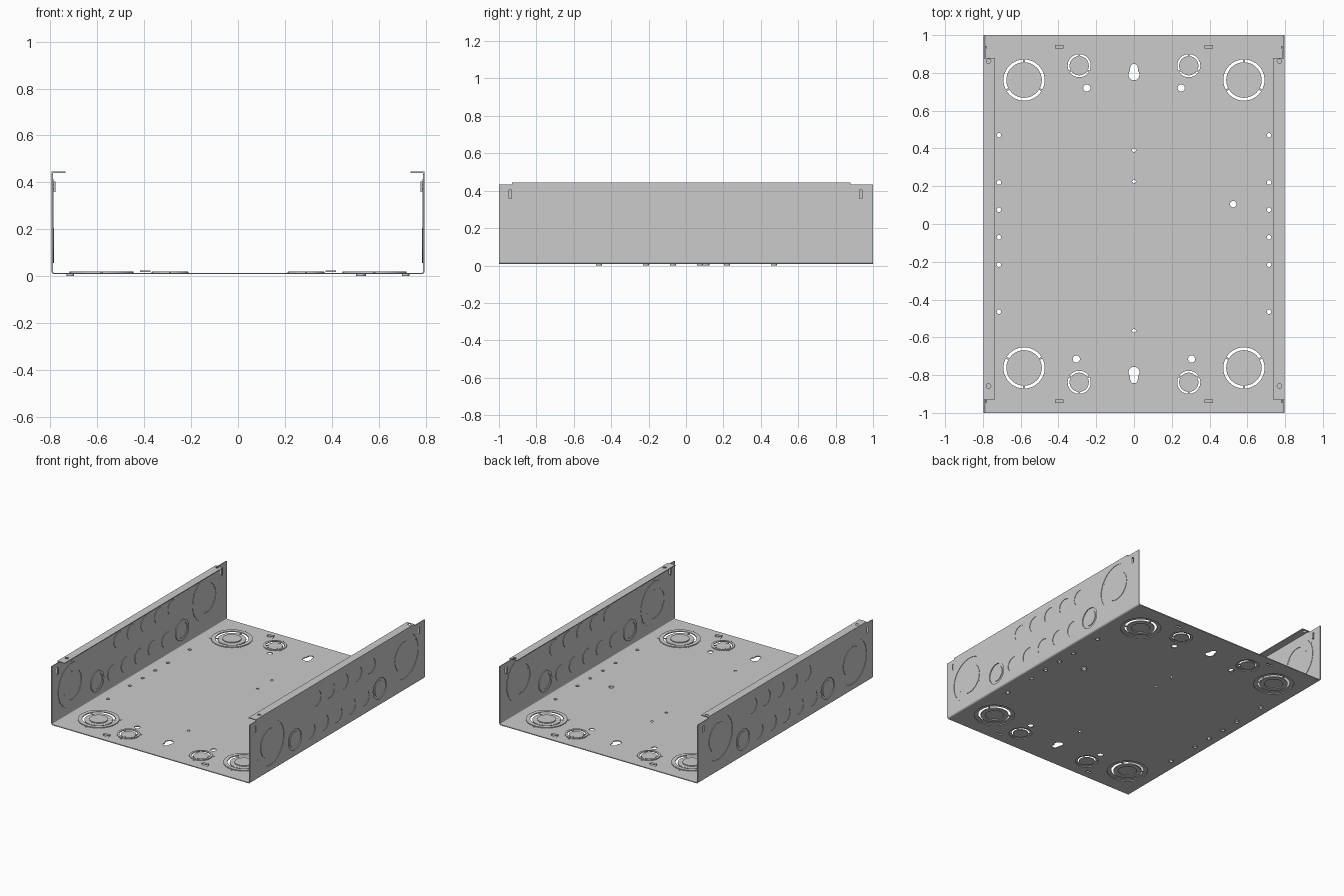
import bpy, math
from mathutils import Matrix, Vector

if "Cube" in bpy.data.objects:
    bpy.data.objects.remove(bpy.data.objects["Cube"])

T = 0.006                      # sheet thickness
FLOOR = 0.011                  # mid height of floor sheet
WALL = 0.793                   # mid position of side sheets
TO_WALL = Matrix(((0, 0, 1), (1, 0, 0), (0, 1, 0)))   # local x,y -> world y,z


def circle(c, r, n=40):
    return [(c[0] + r * math.cos(2 * math.pi * i / n),
             c[1] + r * math.sin(2 * math.pi * i / n)) for i in range(n)]


def rect(c, w, h):
    x, y = c
    return [(x - w / 2, y - h / 2), (x + w / 2, y - h / 2),
            (x + w / 2, y + h / 2), (x - w / 2, y + h / 2)]


def keyhole(y, d, r=0.029, s=0.02):
    # round head with a narrower rounded slot in direction d
    a0 = math.asin(s / r)
    pts = [(r * math.sin(a), y + d * r * math.cos(a))
           for a in [a0 + (2 * math.pi - 2 * a0) * i / 24 for i in range(25)]]
    pts += [(-s * math.cos(math.pi * i / 12), y + d * (0.038 + s * math.sin(math.pi * i / 12)))
            for i in range(13)]
    return pts


def sheet(name, loops, loc, rot=Matrix.Identity(3), thick=T):
    # filled outline (first loop) with holes (other loops), given a thickness
    cu = bpy.data.curves.new(name, 'CURVE')
    cu.dimensions, cu.fill_mode, cu.extrude = '2D', 'BOTH', thick / 2
    for pts in loops:
        sp = cu.splines.new('POLY')
        sp.points.add(len(pts) - 1)
        for p, (x, y) in zip(sp.points, pts):
            p.co = (x, y, 0, 1)
        sp.use_cyclic_u = True
    ob = bpy.data.objects.new(name, cu)
    bpy.context.collection.objects.link(ob)
    ob.matrix_world = Matrix.Translation(Vector(loc)) @ rot.to_4x4()
    bpy.ops.object.select_all(action='DESELECT')
    ob.select_set(True)
    bpy.context.view_layer.objects.active = ob
    bpy.ops.object.convert(target='MESH')
    bpy.ops.object.shade_smooth_by_angle(angle=math.radians(30))
    return ob


def bridges(name, c, r0, r1, start, loc, rot=Matrix.Identity(3), w=0.01):
    # three radial ties holding a knockout in its sheet
    for k in range(3):
        a = math.radians(start + 120 * k)
        u, v = (math.cos(a), math.sin(a)), (-math.sin(a), math.cos(a))
        pts = [(c[0] + u[0] * r + v[0] * t, c[1] + u[1] * r + v[1] * t)
               for r, t in ((r0, -w / 2), (r1, -w / 2), (r1, w / 2), (r0, w / 2))]
        sheet(name, [pts], loc, rot, T * 0.8)


# Floor sheet with all its openings
holes = [keyhole(0.79, 1), keyhole(-0.785, -1)]
holes += [circle((0, y), 0.01, 16) for y in (0.39, 0.225, -0.565)]
bosses = [((0.525, 0.105), 0.017)]
knockouts = []
for s in (-1, 1):
    holes += [circle((s * 0.25, 0.72), 0.019, 24), circle((s * 0.305, -0.715), 0.019, 24)]
    bosses += [((s * 0.715, y), 0.012) for y in (0.47, 0.22, 0.075, -0.07, -0.215, -0.465)]
    for t in (-1, 1):
        knockouts.append(((s * 0.582, t * 0.762), 0.136, 0.109, 0.094, 0.062, t * 90))
        knockouts.append(((s * 0.29, t * 0.838), 0.077, 0.061, 0.051, 0, t * 90))
        holes.append(rect((s * 0.395, t * 0.938), 0.045, 0.018))
holes += [circle(c, r, 20) for c, r in bosses]
holes += [circle(k[0], k[1]) for k in knockouts]
sheet('floor', [rect((0, 0), 1.568, 2)] + holes, (0, 0, FLOOR))

# Extruded screw bosses under the floor
for c, r in bosses:
    sheet('screw_boss', [circle(c, r + 0.004, 20), circle(c, r, 20)], (0, 0, 0.005), thick=0.01)

# Floor knockouts: raised ring, open gap, inner disc
for c, ro, ri, rd, rc, a in knockouts:
    sheet('raised_ring', [circle(c, ro), circle(c, ri)], (0, 0, FLOOR + T))
    sheet('knockout_disc', [circle(c, rd)] + ([circle(c, rc)] if rc else []), (0, 0, FLOOR))
    if rc:
        sheet('knockout_centre', [circle(c, rc)], (0, 0, FLOOR + T))
    bridges('floor_tie', c, rd - 0.008, ro + 0.012, a, (0, 0, FLOOR + T / 2))

# Raised floor tabs near both open ends
for s in (-1, 1):
    for t in (-1, 1):
        sheet('floor_tab', [rect((s * 0.395, t * 0.938), 0.045, 0.02)], (0, 0, 0.021))

# Wall outline (y, z), notched where the flange stops, and its knockouts
outline = [(-1, 0.02), (1, 0.02), (1, 0.433), (0.88, 0.433), (0.88, 0.445),
           (-0.93, 0.445), (-0.93, 0.433), (-1, 0.433)]
big = [((-0.77, 0.215), 90), ((0.765, 0.255), -90)]
medium = [(-0.485, 0.13), (0.485, 0.13)]
small = [((-0.24 + 0.155 * i, 0.335), -90) for i in range(5)]
small += [((-0.31 + 0.155 * i, 0.125), 90) for i in range(5)]
slots = [(-0.94, 0.38), (0.935, 0.38)]
wall_holes = [circle(c, 0.16) for c, a in big] + [circle(c, 0.075) for c in medium]
wall_holes += [circle(c, 0.055, 32) for c, a in small] + [rect(c, 0.014, 0.045) for c in slots]

for s in (-1, 1):
    def on_wall(name, loops, inset, thick=T):
        return sheet(name, loops, (s * (WALL - inset), 0, 0), TO_WALL, thick)

    on_wall('side_wall', [outline] + wall_holes, 0)
    # concentric and single knockouts pushed slightly inward
    for c, a in big:
        on_wall('large_ring', [circle(c, 0.16), circle(c, 0.105)], 0.003)
        on_wall('large_disc', [circle(c, 0.105)], 0)
        for r in (0.105, 0.16):
            bridges('wall_tie', c, r - 0.012, r + 0.012, a, (s * (WALL - 0.002), 0, 0), TO_WALL)
    for c in medium:
        on_wall('medium_ring', [circle(c, 0.075), circle(c, 0.056)], T)
        on_wall('medium_disc', [circle(c, 0.056)], 0.001)
    for c, a in small:
        on_wall('small_disc', [circle(c, 0.055, 32)], 0.003)
    for c in slots:
        on_wall('wall_tab', [rect(c, 0.014, 0.045)], 0.01, 0.008)

    # inward top flange with screw holes
    sheet('top_flange', [rect((s * 0.765, -0.025), 0.056, 1.81),
                         circle((s * 0.77, 0.862), 0.012, 20),
                         circle((s * 0.77, -0.858), 0.012, 20)], (0, 0, 0.442))

    # rounded bend joining floor and wall, swept along y
    arc = [math.radians(90 * i / 6) for i in range(7)]
    bend = [(s * (0.784 + 0.012 * math.sin(a)), 0.02 - 0.012 * math.cos(a)) for a in arc]
    bend += [(s * (0.784 + 0.006 * math.sin(a)), 0.02 - 0.006 * math.cos(a)) for a in reversed(arc)]
    sheet('corner_bend', [bend], (0, 0, 0), Matrix.Rotation(math.pi / 2, 3, 'X'), 2)
